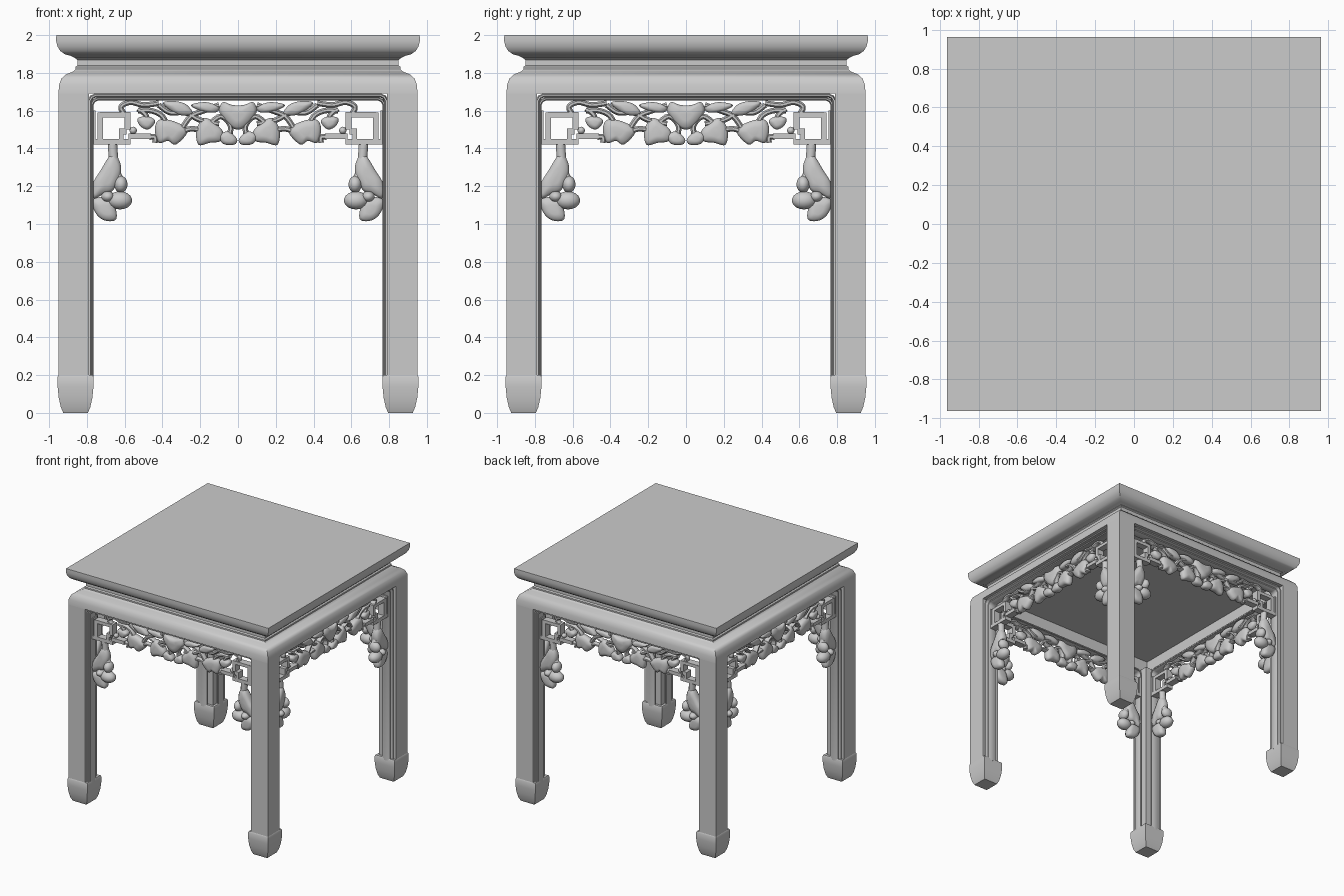
import bpy, bmesh, math
from mathutils import Vector, Matrix

cube = bpy.data.objects.get("Cube")
if cube:
    bpy.data.objects.remove(cube, do_unlink=True)

wood = bpy.data.materials.new("plain_grey")
wood.use_nodes = True
GREY = (0.6, 0.6, 0.6, 1)
wood.diffuse_color = GREY
wood.node_tree.nodes["Principled BSDF"].inputs["Base Color"].default_value = GREY


def finish(bm, name, angle=35):
    bmesh.ops.recalc_face_normals(bm, faces=bm.faces[:])
    mesh = bpy.data.meshes.new(name)
    bm.to_mesh(mesh)
    bm.free()
    mesh.materials.append(wood)
    ob = bpy.data.objects.new(name, mesh)
    bpy.context.collection.objects.link(ob)
    bpy.ops.object.select_all(action='DESELECT')
    ob.select_set(True)
    bpy.context.view_layer.objects.active = ob
    bpy.ops.object.shade_smooth_by_angle(angle=math.radians(angle))
    return ob


def around(ob, name):
    """Repeat an object on all four sides, sharing its mesh."""
    for i in range(1, 4):
        dup = ob.copy()
        dup.name = f"{name}_{i + 1}"
        dup.rotation_euler.z = i * math.pi / 2
        bpy.context.collection.objects.link(dup)


def bridge(bm, rings):
    for a, b in zip(rings, rings[1:]):
        for i in range(len(a)):
            j = (i + 1) % len(a)
            bm.faces.new((a[i], a[j], b[j], b[i]))
    bm.faces.new(rings[0])
    bm.faces.new(rings[-1])


def square_loft(name, profile, cx=0, cy=0):
    """Stack of square rings given as (half width, height)."""
    bm = bmesh.new()
    corners = ((-1, -1), (1, -1), (1, 1), (-1, 1))
    bridge(bm, [[bm.verts.new((cx + sx * h, cy + sy * h, z)) for sx, sy in corners]
                for h, z in profile])
    return finish(bm, name)


def spline(pts, closed, steps=4):
    """Catmull-Rom curve through a few (x, z) points."""
    p = [Vector(q) for q in pts]
    n = len(p)
    get = (lambda k: p[k % n]) if closed else (lambda k: p[max(0, min(n - 1, k))])
    out = []
    for i in range(n if closed else n - 1):
        a, b, c, d = (get(i + k) for k in (-1, 0, 1, 2))
        for s in range(steps):
            t = s / steps
            out.append(0.5 * (2 * b + (c - a) * t + (2 * a - 5 * b + 4 * c - d) * t * t
                              + (3 * b - a - 3 * c + d) * t ** 3))
    return out if closed else out + [p[-1]]


def tube(bm, pts, r, depth, y, smooth=True):
    path = spline(pts, False) if smooth else [Vector(q) for q in pts]
    rings = []
    for i, p in enumerate(path):
        t = (path[min(i + 1, len(path) - 1)] - path[max(i - 1, 0)]).normalized()
        side = Vector((-t.y, t.x))
        ring = []
        for k in range(8):
            a = math.tau * (k + 0.5) / 8
            q = p + side * r * math.cos(a)
            ring.append(bm.verts.new((q.x, y + depth * math.sin(a), q.y)))
        rings.append(ring)
    bridge(bm, rings)


def leaf(bm, pts, depth, y):
    """Pillow-shaped plate with a curved outline."""
    outline = spline(pts, True)
    mid = sum(outline, Vector((0, 0))) / len(outline)
    levels = ((0.4, -1), (0.82, -0.85), (1, -0.4), (1, 0.4), (0.82, 0.85), (0.4, 1))
    bridge(bm, [[bm.verts.new((mid.x + (p.x - mid.x) * s, y + d * depth, mid.y + (p.y - mid.y) * s))
                 for p in outline] for s, d in levels])


def box(bm, x0, x1, z0, z1, depth, y):
    m = Matrix.Translation(((x0 + x1) / 2, y, (z0 + z1) / 2)) @ Matrix.Diagonal((x1 - x0, 2 * depth, z1 - z0, 1))
    bmesh.ops.create_cube(bm, size=1, matrix=m)


def ball(bm, x, z, rx, rz, ry, y):
    m = Matrix.Translation((x, y, z)) @ Matrix.Diagonal((rx, ry, rz, 1))
    bmesh.ops.create_uvsphere(bm, u_segments=14, v_segments=9, radius=1, matrix=m)


def mirror(ob):
    ob.modifiers.new("mirror", 'MIRROR').use_clip = False


# Top slab, waist and apron
square_loft("top_slab", [(.962, 2), (.963, 1.97), (.956, 1.94), (.94, 1.915),
                         (.915, 1.898), (.885, 1.89), (.865, 1.88)])
square_loft("apron", [(.86, 1.89), (.86, 1.875), (.85, 1.868), (.85, 1.84), (.86, 1.832), (.86, 1.82),
                      (.875, 1.806), (.91, 1.792), (.935, 1.77), (.948, 1.735),
                      (.95, 1.69), (.87, 1.69), (.87, 1.8)])

# Legs and feet
for sx, sx_name in ((-1, "right"), (1, "left")):
    for sy, sy_name in ((-1, "front"), (1, "back")):
        label = f"{sy_name}_{sx_name}"
        square_loft(f"leg_{label}", [(.08, .15), (.08, 1.69)], sx * .87, sy * .87)
        square_loft(f"foot_{label}", [(.065, 0), (.078, .03), (.089, .08), (.095, .14),
                                      (.095, .19), (.09, .2)], sx * .86, sy * .86)

# Stepped beads round each opening
bm = bmesh.new()
for e, top, r, depth, y in ((.785, 1.681, .012, .045, -.885), (.774, 1.662, .01, .04, -.87)):
    half = [(-e, .18), (-e, top - .03), (-e + .01, top - .01), (-e + .03, top)]
    tube(bm, half + [(-x, z) for x, z in reversed(half)], r, depth, y, False)
around(finish(bm, "opening_bead"), "opening_bead")

# Carved frieze, one half mirrored
Y = -.86
bm = bmesh.new()
for x0, x1, z0, z1 in ((-.775, -.57, 1.42, 1.45), (-.745, -.715, 1.44, 1.59), (-.73, -.57, 1.565, 1.592),
                       (-.6, -.57, 1.5, 1.58), (-.63, -.59, 1.475, 1.505), (-.63, -.605, 1.44, 1.49),
                       (-.58, -.46, 1.45, 1.48), (-.775, -.755, 1.42, 1.6)):
    box(bm, x0, x1, z0, z1, .03, Y)
vines = [
    [(-.6, 1.58), (-.62, 1.62), (-.57, 1.645), (-.5, 1.63), (-.42, 1.64)],
    [(-.48, 1.54), (-.49, 1.58), (-.53, 1.61)],
    [(-.47, 1.46), (-.44, 1.46), (-.44, 1.43)],
    [(-.53, 1.6), (-.46, 1.6), (-.4, 1.57), (-.37, 1.5)],
    [(-.42, 1.63), (-.36, 1.59), (-.28, 1.59), (-.2, 1.55), (-.1, 1.53)],
    [(-.3, 1.5), (-.25, 1.57), (-.18, 1.6), (-.1, 1.63)],
    [(-.32, 1.45), (-.27, 1.5), (-.2, 1.5)],
    [(-.15, 1.53), (-.09, 1.57), (-.04, 1.52), (-.05, 1.45)],
]
for v in vines:
    tube(bm, v, .016, .025, Y)
leaves = [
    [(-.44, 1.5), (-.42, 1.55), (-.36, 1.55), (-.29, 1.52), (-.27, 1.48), (-.33, 1.42), (-.37, 1.44), (-.42, 1.43)],
    [(-.22, 1.5), (-.18, 1.56), (-.13, 1.54), (-.08, 1.49), (-.09, 1.44), (-.15, 1.43), (-.21, 1.42)],
    [(-.4, 1.64), (-.33, 1.65), (-.27, 1.63), (-.24, 1.58), (-.32, 1.58)],
    [(-.25, 1.63), (-.17, 1.645), (-.1, 1.62), (-.12, 1.59), (-.2, 1.6)],
    [(-.1, 1.47), (-.05, 1.49), (-.005, 1.45), (-.02, 1.42), (-.08, 1.425)],
    [(-.53, 1.56), (-.48, 1.57), (-.44, 1.55), (-.45, 1.52), (-.48, 1.5), (-.52, 1.52)],
]
for pts in leaves:
    leaf(bm, pts, .035, Y)
ball(bm, -.555, 1.495, .02, .02, .025, Y)
frieze = finish(bm, "carved_frieze", 50)
mirror(frieze)
around(frieze, "carved_frieze")

# Middle leaf of the frieze
bm = bmesh.new()
edge = [(-.03, 1.51), (-.07, 1.55), (-.1, 1.6), (-.08, 1.645), (-.03, 1.63)]
leaf(bm, [(0, 1.5)] + edge + [(-x, z) for x, z in reversed(edge)], .04, Y)
around(finish(bm, "middle_leaf", 50), "middle_leaf")

# Hanging leaf and fruit beside each leg
bm = bmesh.new()
tube(bm, [(-.665, 1.43), (-.66, 1.36), (-.65, 1.28), (-.62, 1.22)], .027, .03, Y)
leaf(bm, [(-.67, 1.37), (-.73, 1.28), (-.77, 1.21), (-.768, 1.135), (-.71, 1.16),
          (-.66, 1.18), (-.62, 1.27), (-.63, 1.34)], .04, Y)
leaf(bm, [(-.77, 1.13), (-.755, 1.06), (-.71, 1.02), (-.65, 1.02), (-.645, 1.07), (-.68, 1.14)], .035, Y)
for x, z, rx, rz in ((-.62, 1.21, .036, .045), (-.625, 1.125, .066, .048), (-.69, 1.145, .035, .03)):
    ball(bm, x, z, rx, rz, .05, Y - .01)
pendant = finish(bm, "hanging_fruit", 50)
mirror(pendant)
around(pendant, "hanging_fruit")
